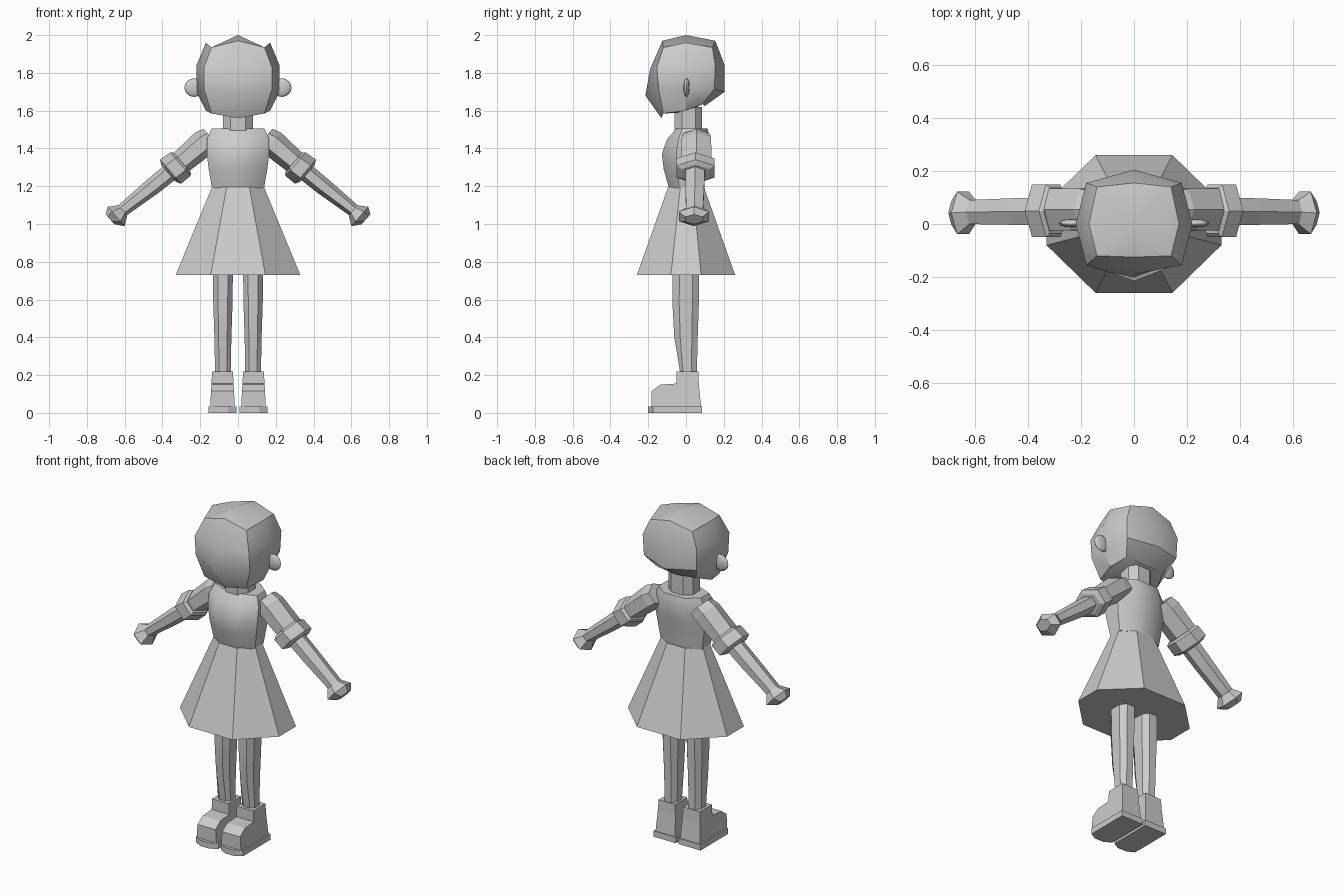
import bpy, bmesh, math
from mathutils import Vector

if "Cube" in bpy.data.objects:
    bpy.data.objects.remove(bpy.data.objects["Cube"])


def finish(name, bm, mirror=False, smooth=None):
    bmesh.ops.recalc_face_normals(bm, faces=bm.faces)
    me = bpy.data.meshes.new(name)
    bm.to_mesh(me)
    bm.free()
    ob = bpy.data.objects.new(name, me)
    bpy.context.collection.objects.link(ob)
    if mirror:
        mod = ob.modifiers.new("Mirror", 'MIRROR')
        mod.use_mirror_merge = False
    if smooth:
        bpy.ops.object.select_all(action='DESELECT')
        ob.select_set(True)
        bpy.context.view_layer.objects.active = ob
        bpy.ops.object.shade_smooth_by_angle(angle=math.radians(smooth))
    return ob


def loft(name, rings, mirror=False, smooth=None, poles=None):
    """Skin a stack of closed rings; close with n-gons, or with two pole points."""
    bm = bmesh.new()
    vs = [[bm.verts.new(p) for p in r] for r in rings]
    n = len(rings[0])
    for a, b in zip(vs, vs[1:]):
        for i in range(n):
            j = (i + 1) % n
            bm.faces.new((a[i], a[j], b[j], b[i]))
    for k, ring in enumerate((vs[0], vs[-1])):
        if poles:
            pole = bm.verts.new(poles[k])
            for i in range(0, n, 2):
                bm.faces.new((ring[i - 1], ring[i], ring[(i + 1) % n], pole))
        else:
            bm.faces.new(ring)
    return finish(name, bm, mirror, smooth)


def octagon(z, hx, cx, yf, yb, sf, sb, x0=0):
    """Eight-sided ring: front/back edges of half width cx, sides at half width hx."""
    half = [(cx, yf), (hx, sf), (hx, sb), (cx, yb)]
    pts = half + [(-x, y) for x, y in reversed(half)]
    return [(x0 + x, y, z) for x, y in pts]


def half_ring(pts):
    """Mirror front-to-back points whose first and last lie on the centre line."""
    return pts + [(-x, y, z) for x, y, z in reversed(pts[1:-1])]


# Head: faceted egg with a pointed jaw
loft("head", [
    half_ring([(0, -.125, 1.97), (.14, -.12, 1.935), (.17, 0, 1.96), (.14, .14, 1.935), (0, .155, 1.97)]),
    half_ring([(0, -.19, 1.82), (.18, -.155, 1.83), (.22, 0, 1.84), (.18, .155, 1.84), (0, .205, 1.84)]),
    half_ring([(0, -.215, 1.68), (.18, -.145, 1.715), (.22, 0, 1.70), (.175, .15, 1.715), (0, .205, 1.70)]),
    half_ring([(0, -.13, 1.56), (.14, -.12, 1.585), (.17, 0, 1.60), (.13, .09, 1.635), (0, .10, 1.625)]),
], smooth=35, poles=[(0, 0, 2), (0, 0, 1.59)])

# Ears: flattened discs
bm = bmesh.new()
bmesh.ops.create_uvsphere(bm, u_segments=12, v_segments=8, radius=1)
bmesh.ops.scale(bm, vec=(.052, .016, .049), verts=bm.verts)
bmesh.ops.translate(bm, vec=(.232, .003, 1.722), verts=bm.verts)
finish("ears", bm, mirror=True, smooth=60)

# Neck
loft("neck", [octagon(1.46, .06, .035, -.055, .085, -.02, .05),
              octagon(1.50, .08, .04, -.06, .085, -.02, .05),
              octagon(1.62, .08, .04, -.06, .085, -.02, .05)])

# Bodice
loft("bodice", [octagon(z, hx, cx, yf, yb, yf * .4, yb * .5) for z, hx, cx, yf, yb in (
    (1.19, .138, .06, -.09, .09), (1.29, .155, .07, -.118, .10),
    (1.37, .165, .075, -.128, .115), (1.45, .165, .075, -.10, .125),
    (1.505, .14, .07, -.05, .115))], smooth=45)

# Flared skirt
loft("skirt", [octagon(.73, .33, .145, -.26, .26, -.08, .08),
               octagon(1.195, .138, .06, -.095, .095, -.03, .035)])

# Arms: hexagonal rings across the sloping arm axis
up = Vector((.657, 0, .754))


def arm_ring(x, y, z, r, ry):
    c = Vector((x, y, z))
    out = []
    for u, v in ((1, 0), (.5, 1), (-.5, 1), (-1, 0), (-.5, -1), (.5, -1)):
        out.append(c + up * (u * r) + Vector((0, v * ry, 0)))
    return out


def arm_part(name, *rings):
    loft(name, [arm_ring(*r) for r in rings], mirror=True)


arm_part("sleeves", (.14, .055, 1.455, .065, .07), (.18, .055, 1.43, .072, .078),
         (.315, .055, 1.315, .062, .08))
arm_part("sleeve_cuffs", (.295, .05, 1.325, .07, .085), (.305, .05, 1.317, .082, .10),
         (.357, .05, 1.277, .085, .10), (.367, .05, 1.268, .06, .075))
arm_part("forearms", (.34, .048, 1.29, .048, .052), (.45, .047, 1.20, .046, .05),
         (.625, .045, 1.062, .034, .045))
arm_part("hands", (.61, .045, 1.072, .036, .046), (.645, .042, 1.04, .068, .08),
         (.678, .042, 1.025, .035, .045))

# Legs
loft("legs", [octagon(z, hx, hx * .5, yf, yb, yf * .5, yb * .5, .08) for z, hx, yf, yb in (
    (.16, .042, -.025, .06), (.24, .042, -.035, .058), (.40, .045, -.062, .062),
    (.58, .051, -.072, .068), (.76, .053, -.07, .07))], mirror=True, smooth=25)

# Boots: side profile extruded across, slightly narrower at the top
profile = [(-.182, .03), (-.182, .115), (-.135, .15), (-.05, .155), (-.05, .22),
           (.065, .22), (.068, .15), (.08, .03)]
loft("boots", [[(.082 + s * (.067 - .055 * z), y, z) for y, z in profile] for s in (-1, 1)],
     mirror=True)

# Soles: plan outline with a blunt pointed toe
plan = [(-.074, .085), (-.074, -.175), (-.03, -.2), (.03, -.2), (.074, -.175), (.074, .085)]
loft("soles", [[(.082 + x, y, z) for x, y in plan] for z in (0, .035)], mirror=True)
